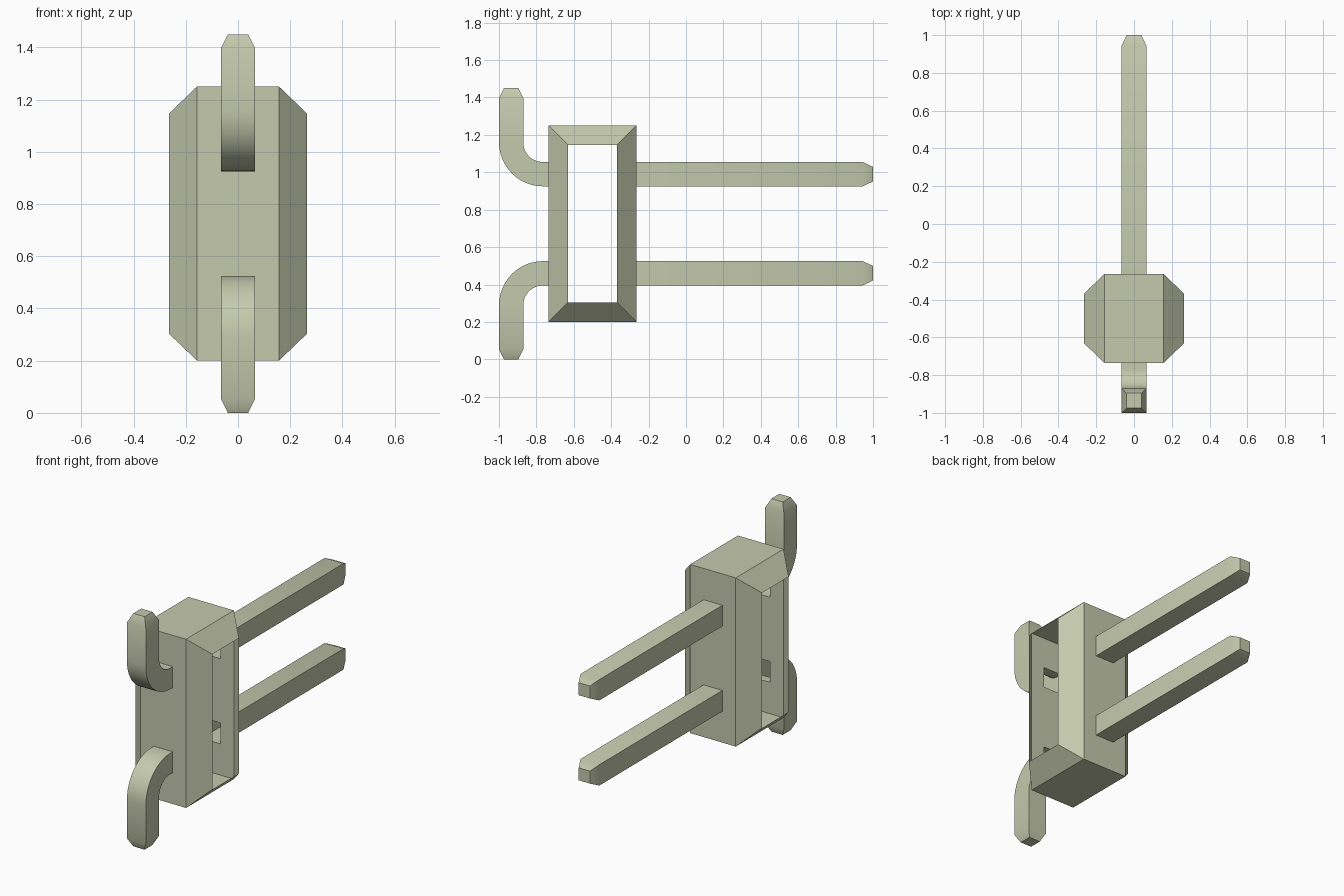
import bpy, bmesh, math
from mathutils import Vector

cube = bpy.data.objects.get("Cube")
if cube:
    bpy.data.objects.remove(cube, do_unlink=True)

mat = bpy.data.materials.new("pale olive grey")
mat.use_nodes = True
COLOUR = (0.56, 0.59, 0.42, 1)
mat.diffuse_color = COLOUR
mat.node_tree.nodes["Principled BSDF"].inputs["Base Color"].default_value = COLOUR

MID_Z = 0.725          # the model mirrors about this height
PIN_Z = 0.265          # pin offset from the middle height
PIN_R = 0.065          # half thickness of a pin
Y_FRONT, Y_BACK = -0.735, -0.265


def finish(name, bm, smooth=False):
    mesh = bpy.data.meshes.new(name)
    bm.to_mesh(mesh)
    bm.free()
    obj = bpy.data.objects.new(name, mesh)
    bpy.context.collection.objects.link(obj)
    mesh.materials.append(mat)
    if smooth:
        bpy.ops.object.select_all(action='DESELECT')
        obj.select_set(True)
        bpy.context.view_layer.objects.active = obj
        bpy.ops.object.shade_smooth_by_angle(angle=math.radians(30))
    return obj


def face(bm, points, outward):
    """Add a face whose normal agrees with the outward direction."""
    f = bm.faces.new([bm.verts.new(p) for p in points])
    f.normal_update()
    if f.normal.dot(Vector(outward)) < 0:
        f.normal_flip()


# Housing: thin hollow block, chamfered toward its open sides, with pin holes
bm = bmesh.new()
W, OPEN_W, C = 0.157, 0.265, 0.104
Z0, Z1 = 0.2, 1.25
xs = [-W, -PIN_R, PIN_R, W]
zs = [Z0] + [MID_Z + s * PIN_Z + t * PIN_R for s in (-1, 1) for t in (-1, 1)] + [Z1]
for y, out in ((Y_FRONT, -1), (Y_BACK, 1)):
    for i in range(3):
        for j in range(5):
            if i == 1 and j in (1, 3):
                continue                       # hole where a pin enters
            a, b, c, d = xs[i], xs[i + 1], zs[j], zs[j + 1]
            face(bm, [(a, y, c), (b, y, c), (b, y, d), (a, y, d)], (0, out, 0))
for z, out in ((Z0, -1), (Z1, 1)):
    for a, b in zip(xs, xs[1:]):
        face(bm, [(a, Y_FRONT, z), (b, Y_FRONT, z), (b, Y_BACK, z), (a, Y_BACK, z)], (0, 0, out))
outer = [(Y_FRONT, Z0), (Y_BACK, Z0), (Y_BACK, Z1), (Y_FRONT, Z1)]
inner = [(Y_FRONT + C, Z0 + C), (Y_BACK - C, Z0 + C), (Y_BACK - C, Z1 - C), (Y_FRONT + C, Z1 - C)]
for s in (-1, 1):
    for k in range(4):
        n = (k + 1) % 4
        face(bm, [(s * W, *outer[k]), (s * W, *outer[n]),
                  (s * OPEN_W, *inner[n]), (s * OPEN_W, *inner[k])], (s, 0, 0))
bmesh.ops.remove_doubles(bm, verts=bm.verts[:], dist=0.0005)
finish("housing", bm)


def pin(name, stations, flip):
    """Square tube through (y, height, angle, half size) stations, capped at the tip."""
    bm = bmesh.new()
    rings = []
    for y, h, ang, r in stations:
        ny, nh = -math.sin(ang), math.cos(ang)
        ring = [bm.verts.new((u * r, y + v * r * ny, MID_Z + flip * (h + v * r * nh)))
                for u, v in ((-1, -1), (1, -1), (1, 1), (-1, 1))]
        rings.append(ring)
    for a, b in zip(rings, rings[1:]):
        for k in range(4):
            n = (k + 1) % 4
            bm.faces.new((a[k], a[n], b[n], b[k]))
    bm.faces.new(rings[-1])
    bmesh.ops.recalc_face_normals(bm, faces=bm.faces[:])
    # The tube is open at the housing, so settle its direction by the tip face
    bm.faces.ensure_lookup_table()
    tip = bm.faces[-1]
    tip.normal_update()
    inward = rings[-2][0].co - rings[-1][0].co
    if tip.normal.dot(inward) > 0:
        bmesh.ops.reverse_faces(bm, faces=bm.faces[:])
    finish(name, bm, smooth=True)


# Straight pins behind the housing and bent legs in front of it
STEPS, BEND_Y, BEND_R = 12, -0.765, 0.17
BEND_H = PIN_Z + BEND_R
straight = [(Y_BACK, PIN_Z, 0, PIN_R), (0.945, PIN_Z, 0, PIN_R), (1.0, PIN_Z, 0, 0.039)]
bent = [(Y_FRONT, PIN_Z, 0, PIN_R)]
for i in range(STEPS + 1):
    t = math.pi / 2 * i / STEPS
    bent.append((BEND_Y - BEND_R * math.sin(t), BEND_H - BEND_R * math.cos(t), -t, PIN_R))
bent += [(-0.935, 0.672, -math.pi / 2, PIN_R), (-0.935, 0.725, -math.pi / 2, 0.039)]
for label, flip in (("upper", 1), ("lower", -1)):
    pin(label + "_straight_pin", straight, flip)
    pin(label + "_bent_leg", bent, flip)
